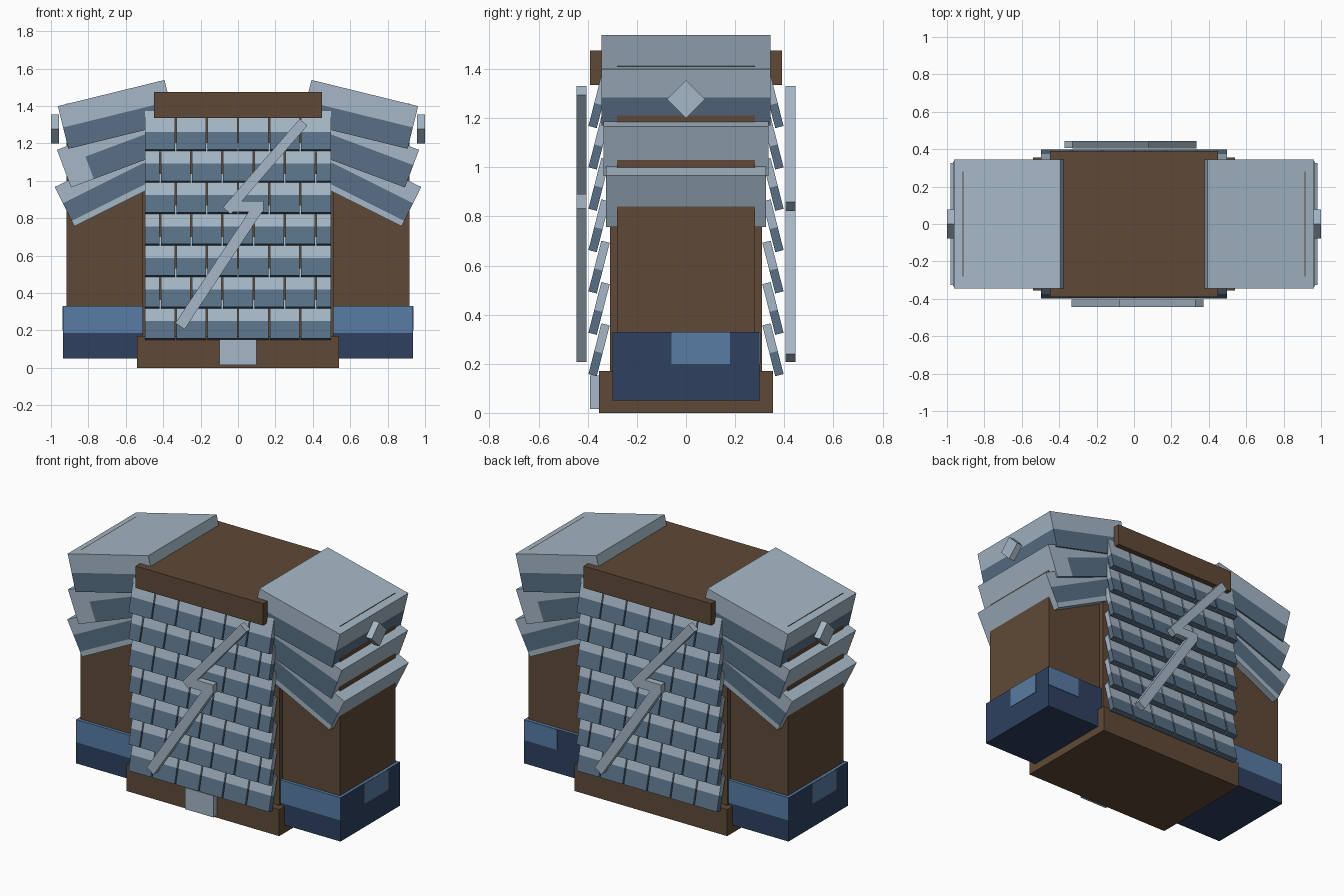
import bpy, bmesh, math
from mathutils import Matrix, Vector

if "Cube" in bpy.data.objects:
    bpy.data.objects.remove(bpy.data.objects["Cube"], do_unlink=True)


def linear(c):
    c /= 255
    return c / 12.92 if c <= 0.04045 else ((c + 0.055) / 1.055) ** 2.4


def material(name, *rgb):
    mat = bpy.data.materials.new(name)
    mat.use_nodes = True
    colour = [linear(c) for c in rgb] + [1]
    mat.diffuse_color = colour
    mat.node_tree.nodes["Principled BSDF"].inputs["Base Color"].default_value = colour
    return mat


LEATHER = material("brown leather", 95, 73, 55)
STEEL = material("light steel", 165, 183, 198)
SHADE = material("dark steel", 88, 111, 133)
BLUE = material("light blue", 88, 124, 165)
NAVY = material("dark blue", 46, 64, 95)


def boxes(name, parts, mats, loc=(0, 0, 0), rot=(0, 0, 0), cuts=(), rule=None):
    """Boxes given as (centre, size), cut by planes and coloured by a rule."""
    bm = bmesh.new()
    for centre, size in parts:
        bmesh.ops.create_cube(bm, size=1, matrix=Matrix.Translation(centre) @ Matrix.Diagonal((*size, 1)))
    for point, normal in cuts:
        bmesh.ops.bisect_plane(bm, geom=bm.verts[:] + bm.edges[:] + bm.faces[:],
                               plane_co=point, plane_no=normal)
    bm.normal_update()
    if rule:
        for f in bm.faces:
            f.material_index = int(rule(f.calc_center_median(), f.normal))
    mesh = bpy.data.meshes.new(name)
    bm.to_mesh(mesh)
    bm.free()
    for m in mats:
        mesh.materials.append(m)
    ob = bpy.data.objects.new(name, mesh)
    ob.location, ob.rotation_euler = loc, rot
    bpy.context.collection.objects.link(ob)
    return ob


def span(name, x, y, z, mat):
    """A plain box from its limits on each axis."""
    lo, hi = Vector((x[0], y[0], z[0])), Vector((x[1], y[1], z[1]))
    return boxes(name, [((0, 0, 0), hi - lo)], [mat], (lo + hi) / 2)


# Leather body
span("torso", (-.51, .51), (-.31, .31), (.1, 1.4), LEATHER)
span("belt", (-.54, .54), (-.355, .355), (0, .17), LEATHER)
span("collar", (-.45, .45), (-.39, .39), (1.335, 1.475), LEATHER)
span("belt_buckle", (-.1, .1), (-.39, -.35), (.015, .152), STEEL)

UP = (0, 0, 1)
TILT = 0.25

# Overlapping scale rows, front and back
STEP = 1 / 6
for side, turn in (("front", 0), ("back", math.pi)):
    sgn = -1 if side == "front" else 1
    for row in range(7):
        edges = [-.5 + STEP * i for i in range(7)]
        if row % 2:
            edges = [-.5] + [e + STEP / 2 for e in edges[:-1]] + [.5]
        tiles = [(((a + b) / 2, 0, 0), (b - a - .008, .035, .213))
                 for a, b in zip(edges, edges[1:])]
        boxes(f"{side}_scale_row_{row + 1}", tiles, [STEEL, SHADE],
              (0, sgn * .354, .257 + row * .1683), (-TILT, 0, turn),
              [((0, 0, -.01), UP)], lambda c, n: c.z < -.01)


# Zigzag bolts, one on each face
def bar(name, a, b, width, turn):
    a, b = Vector(a), Vector(b)
    d, mid = b - a, (a + b) / 2
    ob = boxes(name, [((0, 0, 0), (d.length, .04, width))], [STEEL])
    ob.matrix_world = (Matrix.Rotation(turn, 4, "Z") @ Matrix.Translation((mid.x, -.425, mid.y))
                       @ Matrix.Rotation(-math.atan2(d.y, d.x), 4, "Y"))


for side, turn in (("front", 0), ("back", math.pi)):
    bar(f"{side}_bolt_upper", (-.06, .84), (.35, 1.313), .055, turn)
    bar(f"{side}_bolt_middle", (-.05, .862), (.135, .862), .06, turn)
    bar(f"{side}_bolt_lower", (-.31, .223), (.11, .86), .06, turn)

# Shoulder plates: centre x, z, tilt, length, depth, thickness, dark band, plain ends
PADS = [("top", .65, 1.355, 13.8, .587, .69, .235, (-1, 0), False),
        ("middle", .668, 1.163, 20.5, .56, .67, .215, (-1, .02), True),
        ("lower", .686, .982, 26.5, .54, .65, .235, (-.085, .02), True)]

for s, side in ((1, "left"), (-1, "right")):
    # Sleeve
    span(f"{side}_sleeve", sorted((s * .45, s * .917)), (-.28, .28), (.1, 1.412), LEATHER)

    for name, x, z, tilt, length, depth, thick, band, plain in PADS:
        def dark(c, n):
            if plain and abs(n.x) > .5:
                return False
            if name == "middle" and c.x * s > .15 and n.y * s > .5:
                return False
            return band[0] < c.z < band[1]
        cuts = [((0, 0, h), UP) for h in band]
        if name == "middle":
            cuts.append(((s * .15, 0, 0), (1, 0, 0)))
        boxes(f"{side}_{name}_shoulder_plate", [((0, 0, 0), (length, depth, thick))],
              [STEEL, SHADE], (s * x, 0, z), (0, s * math.radians(tilt), 0), cuts, dark)

    # Diamond stud beside the top plate
    boxes(f"{side}_diamond_stud", [((0, 0, 0), (.042, .109, .109))], [STEEL],
          (s * .979, 0, 1.277), (math.pi / 4, 0, 0))

    # Blue cuff: light upper band on front and back, dark outer end
    def cuff_dark(c, n):
        if n.z > .5:
            return False
        patched = abs(n.x) > .5 or (s > 0 and n.y > .5)
        return patched or c.z < .05
    boxes(f"{side}_cuff", [((0, 0, 0), (.435, .6, .28))], [BLUE, NAVY],
          (s * .7175, 0, .19), (0, 0, 0), [((0, 0, -.005), UP)],
          lambda c, n: cuff_dark(c, n) and not (c.z > 0 and not (abs(n.x) > .5 or (s > 0 and n.y > .5))))

    # Light patch on the outer end
    span(f"{side}_cuff_patch", sorted((s * .93, s * .938)),
         sorted((s * -.06, s * .18)), (.2, .329), BLUE)

# Light patch on the back of the left cuff
span("left_cuff_back_patch", (.7, .934), (.295, .303), (.2, .329), BLUE)
